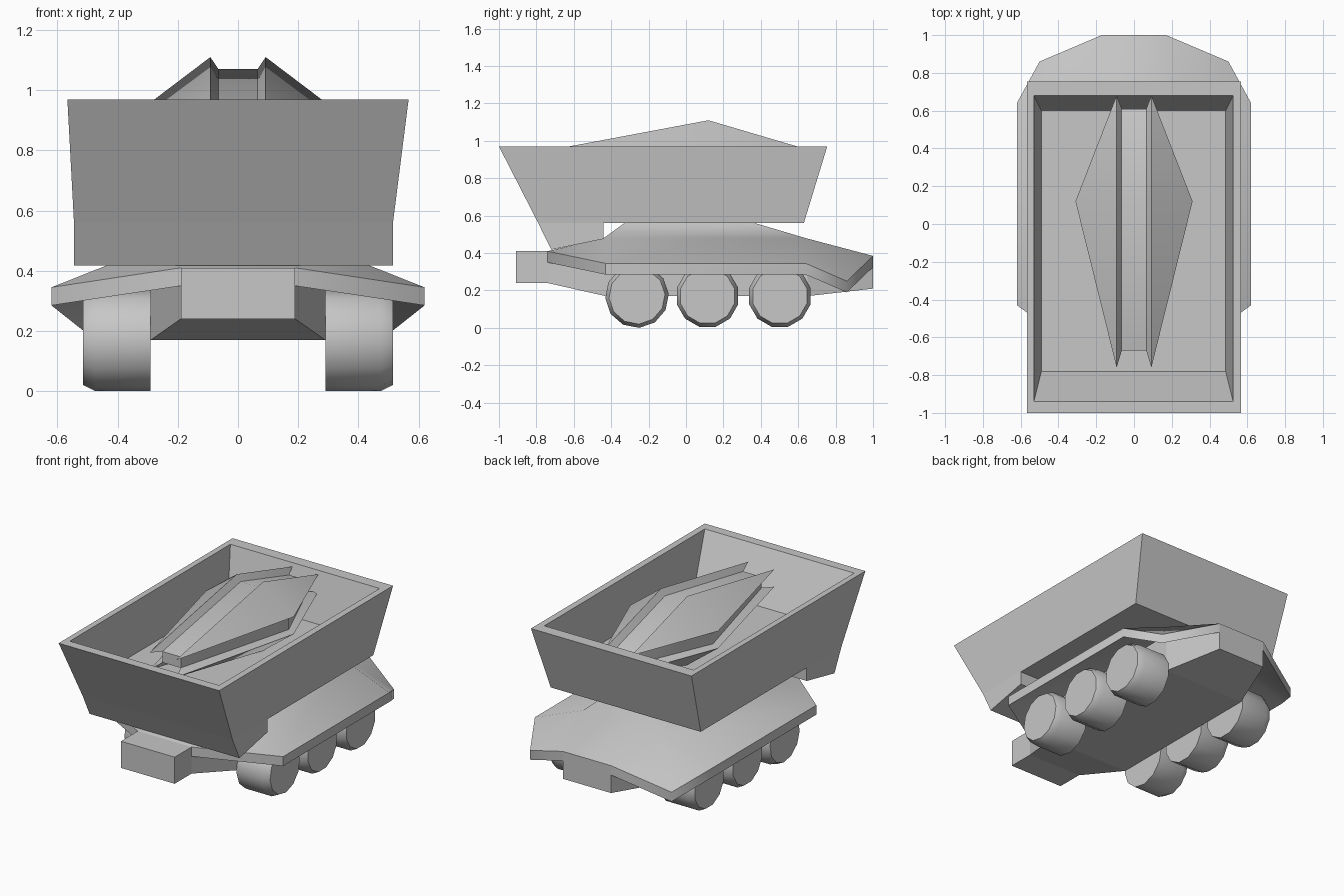
import bpy, bmesh, math

cube = bpy.data.objects.get("Cube")
if cube:
    bpy.data.objects.remove(cube, do_unlink=True)

grey = bpy.data.materials.new("plain grey")
grey.use_nodes = True
COLOUR = (0.57, 0.57, 0.57, 1)
grey.diffuse_color = COLOUR
grey.node_tree.nodes["Principled BSDF"].inputs["Base Color"].default_value = COLOUR


def make(name, polygons, smooth=False):
    """Build an object from a list of polygons given as point tuples."""
    bm = bmesh.new()
    for poly in polygons:
        bm.faces.new([bm.verts.new(p) for p in poly])
    bmesh.ops.remove_doubles(bm, verts=bm.verts, dist=1e-4)
    bmesh.ops.recalc_face_normals(bm, faces=bm.faces)
    mesh = bpy.data.meshes.new(name)
    bm.to_mesh(mesh)
    bm.free()
    mesh.materials.append(grey)
    obj = bpy.data.objects.new(name, mesh)
    bpy.context.collection.objects.link(obj)
    if smooth:
        bpy.ops.object.select_all(action="DESELECT")
        obj.select_set(True)
        bpy.context.view_layer.objects.active = obj
        bpy.ops.object.shade_smooth_by_angle(angle=math.radians(40))


def loft(rings):
    """Join equal rings of points with quads and close both ends."""
    faces = [rings[0], rings[-1]]
    for a, b in zip(rings, rings[1:]):
        n = len(a)
        faces += [[a[i], a[(i + 1) % n], b[(i + 1) % n], b[i]] for i in range(n)]
    return faces


def rect(x0, x1, y0, y1, z):
    return [(x0, y0, z), (x1, y0, z), (x1, y1, z), (x0, y1, z)]


def flip(points):
    return [(-x, y, z) for x, y, z in points]


def lower(points):
    return [(x, y, z - 0.06) for x, y, z in points]


# Lower hull: cross-sections from the nose box to the tail
stations = [(-0.91, 0.19, 0.24, 0.41), (-0.74, 0.19, 0.24, 0.41), (-0.43, 0.29, 0.17, 0.43),
            (0.65, 0.29, 0.17, 0.43), (1.0, 0.17, 0.21, 0.38)]
make("lower_hull", loft([[(-w, y, lo), (w, y, lo), (w, y, hi), (-w, y, hi)]
                         for y, w, lo, hi in stations]))

# Deck: sloped armour plate of even thickness with a raised middle
edge = [(0.19, -0.74, 0.41), (0.62, -0.43, 0.345), (0.62, 0.64, 0.345),
        (0.5, 0.86, 0.25), (0.17, 1.0, 0.385)]
nose, front, back, corner, tail = edge
s0, s1 = (0.28, -0.44, 0.48), (0.28, 0.64, 0.48)
r0, r1 = (0.2, -0.33, 0.56), (0.2, 0.37, 0.56)
slopes = [[nose, front, s0], [front, back, s1, s0], [back, corner, s1], [corner, tail, s1]]
half = slopes + [lower(f) for f in slopes] + [[s0, s1, r1, r0]]
for a, b in zip(edge, edge[1:]):
    half.append([a, b] + lower([b, a]))
deck = half + [flip(f) for f in half]
u_nose, u_tail, u0, u1 = lower([nose, tail, s0, s1])
for a, b in [(nose, s0), (s0, r0), (r0, r1), (r1, s1), (s1, tail), (tail, u_tail),
             (nose, u_nose), (u_nose, u0), (u0, u1), (u1, u_tail)]:
    deck.append([a, b] + flip([b, a]))
make("deck", deck, smooth=True)

# Hopper: open tray with sloping walls
top = rect(-0.567, 0.567, -1.0, 0.755, 0.97)
base = rect(-0.545, 0.515, -0.79, 0.63, 0.56)
rim = rect(-0.53, 0.525, -0.94, 0.68, 0.97)
floor = rect(-0.49, 0.485, -0.78, 0.60, 0.67)
make("hopper", loft([base, top, rim, floor]))

# Hopper foot: wedge under the front end
foot = [(-0.79, 0.56), (-0.72, 0.418), (-0.44, 0.476), (-0.44, 0.56)]
make("hopper_foot", loft([[(x, y, z) for y, z in foot] for x in (-0.545, 0.515)]))

# Cargo: long diamond body with a groove along each of its four edges
MID = 0.89


def cargo_points(sx, sz, inner):
    x, z, tip, ridge, y0, y1 = ((0.065, 0.035, 0.275, 0.18, -0.67, 0.61) if inner
                                else (0.092, 0.055, 0.31, 0.22, -0.76, 0.68))
    pts = [(x, y0, z), (x, 0.12, ridge), (x, y1, z), (tip, 0.12, z)]
    return [(sx * a, b, MID + sz * c) for a, b, c in pts]


cargo = []
for sx in (-1, 1):
    for sz in (-1, 1):
        E0, R, E1, T = cargo_points(sx, sz, False)
        e0, r, e1, t = cargo_points(sx, sz, True)
        cargo += [[E0, R, T], [R, E1, T], [E0, R, r, e0], [R, E1, e1, r],
                  [E0, T, t, e0], [T, E1, e1, t]]
for s in (-1, 1):
    for a, b, k in [(cargo_points(-1, s, True), cargo_points(1, s, True), 1),
                    (cargo_points(s, -1, True), cargo_points(s, 1, True), 3)]:
        cargo += [[a[0], a[k], b[k], b[0]], [a[k], a[2], b[2], b[k]]]
for end in (0, 2):
    cargo.append([cargo_points(sx, sz, True)[end]
                  for sx, sz in [(-1, -1), (1, -1), (1, 1), (-1, 1)]])
make("cargo", cargo, smooth=True)

# Wheels: twelve-sided with a bevelled outer rim, each turned a little
SIDES = 12


def wheel_ring(x, radius, y, turn):
    angles = [math.tau * i / SIDES + math.radians(turn) for i in range(SIDES)]
    return [(x, y + radius * math.cos(a), 0.17 + radius * math.sin(a)) for a in angles]


for label, y, turn in (("front", -0.262, 4), ("middle", 0.115, 15), ("rear", 0.502, 15)):
    rings = [wheel_ring(x, r, y, turn)
             for x, r in [(0.29, 0.17), (0.475, 0.17), (0.515, 0.15)]]
    make(label + "_wheel_left", loft(rings), smooth=True)
    make(label + "_wheel_right", loft([flip(r) for r in rings]), smooth=True)
